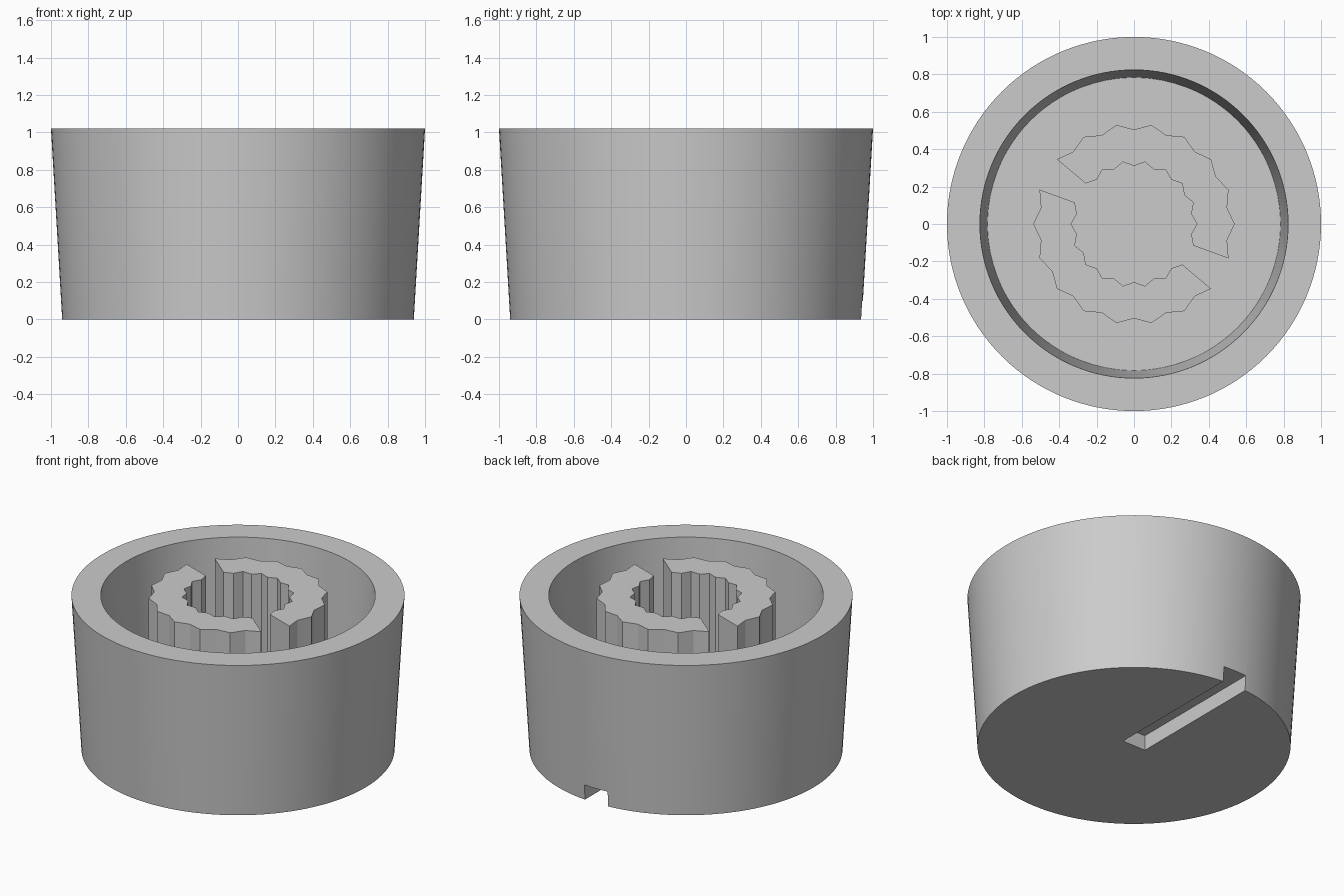
import bpy
import bmesh
from math import sin, cos, pi, radians

cube = bpy.data.objects.get("Cube")
if cube:
    bpy.data.objects.remove(cube, do_unlink=True)

HEIGHT, FLOOR = 1.02, 0.33
GROOVE_WIDTH, GROOVE_DEPTH = 0.17, 0.1

grey = bpy.data.materials.new("plain grey plastic")
grey.use_nodes = True
colour = (0.6, 0.6, 0.6, 1)
grey.diffuse_color = colour
grey.node_tree.nodes["Principled BSDF"].inputs["Base Color"].default_value = colour


def make_object(name, bm):
    bmesh.ops.recalc_face_normals(bm, faces=bm.faces)
    mesh = bpy.data.meshes.new(name)
    bm.to_mesh(mesh)
    bm.free()
    obj = bpy.data.objects.new(name, mesh)
    bpy.context.collection.objects.link(obj)
    mesh.materials.append(grey)
    return obj


def lathe(name, profile, steps=128):
    """Bridge a ring per profile point and cap both ends."""
    bm = bmesh.new()
    rings = []
    for r, z in profile:
        rings.append([bm.verts.new((r * cos(2 * pi * i / steps),
                                    r * sin(2 * pi * i / steps), z))
                      for i in range(steps)])
    for low, high in zip(rings, rings[1:]):
        for i in range(steps):
            j = (i + 1) % steps
            bm.faces.new((low[i], low[j], high[j], high[i]))
    bm.faces.new(rings[0])
    bm.faces.new(rings[-1])
    return make_object(name, bm)


def toothed_arc(peak, valley, angles):
    """Zigzag points with a peak on every second step."""
    return [((peak if k % 2 == 0 else valley) * cos(radians(a)),
             (peak if k % 2 == 0 else valley) * sin(radians(a)))
            for k, a in enumerate(angles)]


def shaft_clip(name, start):
    """Fluted arc wall rising from the cavity floor to the rim."""
    angles = [start + 10 * k for k in range(17)]
    outline = toothed_arc(0.538, 0.505, angles)
    outline += reversed(toothed_arc(0.337, 0.31, angles))
    bm = bmesh.new()
    base = bm.faces.new([bm.verts.new((x, y, FLOOR - 0.01)) for x, y in outline])
    raised = bmesh.ops.extrude_face_region(bm, geom=[base])["geom"]
    top = [v for v in raised if isinstance(v, bmesh.types.BMVert)]
    bmesh.ops.translate(bm, verts=top, vec=(0, 0, HEIGHT - FLOOR + 0.01))
    return make_object(name, bm)


# Tapered cup body
body = lathe("knob_body", [(0.94, 0), (1, HEIGHT), (0.824, HEIGHT), (0.783, FLOOR)])

# Pointer groove under the base, from the centre out to the back
bpy.ops.mesh.primitive_cube_add(size=1, location=(0, 0.6, 0))
cutter = bpy.context.object
cutter.name = "groove_cutter"
cutter.scale = (GROOVE_WIDTH, 1.2, 2 * GROOVE_DEPTH)
cutter.hide_render = True
cut = body.modifiers.new("groove", "BOOLEAN")
cut.operation = "DIFFERENCE"
cut.solver = "EXACT"
cut.object = cutter
bpy.ops.object.select_all(action="DESELECT")
body.select_set(True)
bpy.context.view_layer.objects.active = body
bpy.ops.object.modifier_apply(modifier=cut.name)
bpy.data.objects.remove(cutter, do_unlink=True)
bpy.ops.object.shade_smooth_by_angle(angle=radians(30))

# Two fluted halves of the shaft socket
shaft_clip("back_shaft_clip", -20)
shaft_clip("front_shaft_clip", 160)
